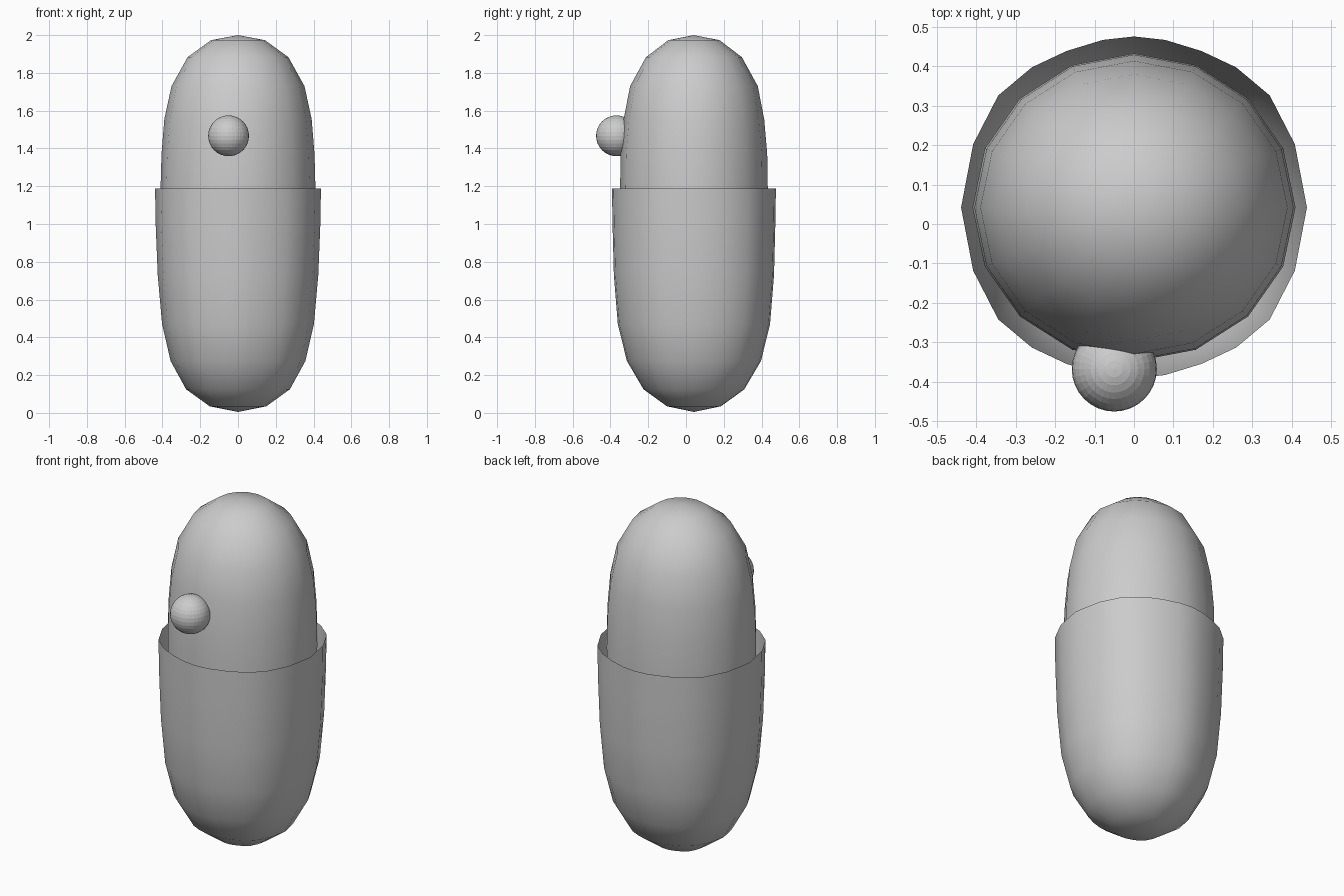
import bpy, bmesh, math

if "Cube" in bpy.data.objects:
    bpy.data.objects.remove(bpy.data.objects["Cube"])

CY = 0.042  # body axis is slightly behind the origin


def loft(name, profile, ring):
    """Stack scaled copies of a unit ring; profile rows are (rx, ry, z), rx = 0 makes a pole."""
    bm = bmesh.new()
    rows = []
    for rx, ry, z in profile:
        pts = [(0, 0)] if rx == 0 else ring
        rows.append([bm.verts.new((x * rx, CY + y * ry, z)) for x, y in pts])
    n = len(ring)
    for a, b in zip(rows, rows[1:]):
        for i in range(n):
            j = (i + 1) % n
            if len(a) == 1:
                bm.faces.new((a[0], b[j], b[i]))
            elif len(b) == 1:
                bm.faces.new((a[i], a[j], b[0]))
            else:
                bm.faces.new((a[i], a[j], b[j], b[i]))
    bmesh.ops.recalc_face_normals(bm, faces=bm.faces)
    for f in bm.faces:
        f.smooth = True
    mesh = bpy.data.meshes.new(name)
    bm.to_mesh(mesh)
    bm.free()
    obj = bpy.data.objects.new(name, mesh)
    bpy.context.collection.objects.link(obj)
    return obj


# Cross-sections: regular 16-gon for the body, fuller ring for the cup
ring16 = [(math.cos(i * math.pi / 8), math.sin(i * math.pi / 8)) for i in range(16)]
quad = [(1, 0), (.93, .37), (.785, .655), (.59, .82), (.39, .915), (.18, .98)]
ring24 = []
for c, s in ((1, 0), (0, 1), (-1, 0), (0, -1)):
    # the ring is listed for one quarter, mirrored for the odd quarters
    part = quad if s == 0 else [(y, x) for x, y in [(0, 1)] + quad[:0:-1]]
    ring24 += [(x * c - y * s, x * s + y * c) for x, y in part]

# Open lower shell
cup = [(0, 0, .005), (.15, .143, .035), (.275, .267, .125), (.357, .355, .275),
       (.402, .403, .47), (.425, .424, .73), (.436, .431, 1.0), (.439, .434, 1.188)]
loft("lower_shell", cup, ring24)

# Rounded body standing inside the shell
body = [(0, 0, .03), (.135, .128, .06), (.25, .237, .145), (.333, .316, .29),
        (.38, .361, .475), (.40, .38, .73), (.408, .388, 1.0), (.41, .391, 1.19),
        (.405, .388, 1.37), (.39, .372, 1.555), (.352, .338, 1.73),
        (.267, .254, 1.883), (.143, .136, 1.973), (0, 0, 2.0)]
loft("body", body, ring16)

# Ball on the front
bpy.ops.mesh.primitive_uv_sphere_add(segments=32, ring_count=16, radius=.108,
                                     location=(-.05, -.368, 1.467))
bpy.context.object.name = "front_ball"
